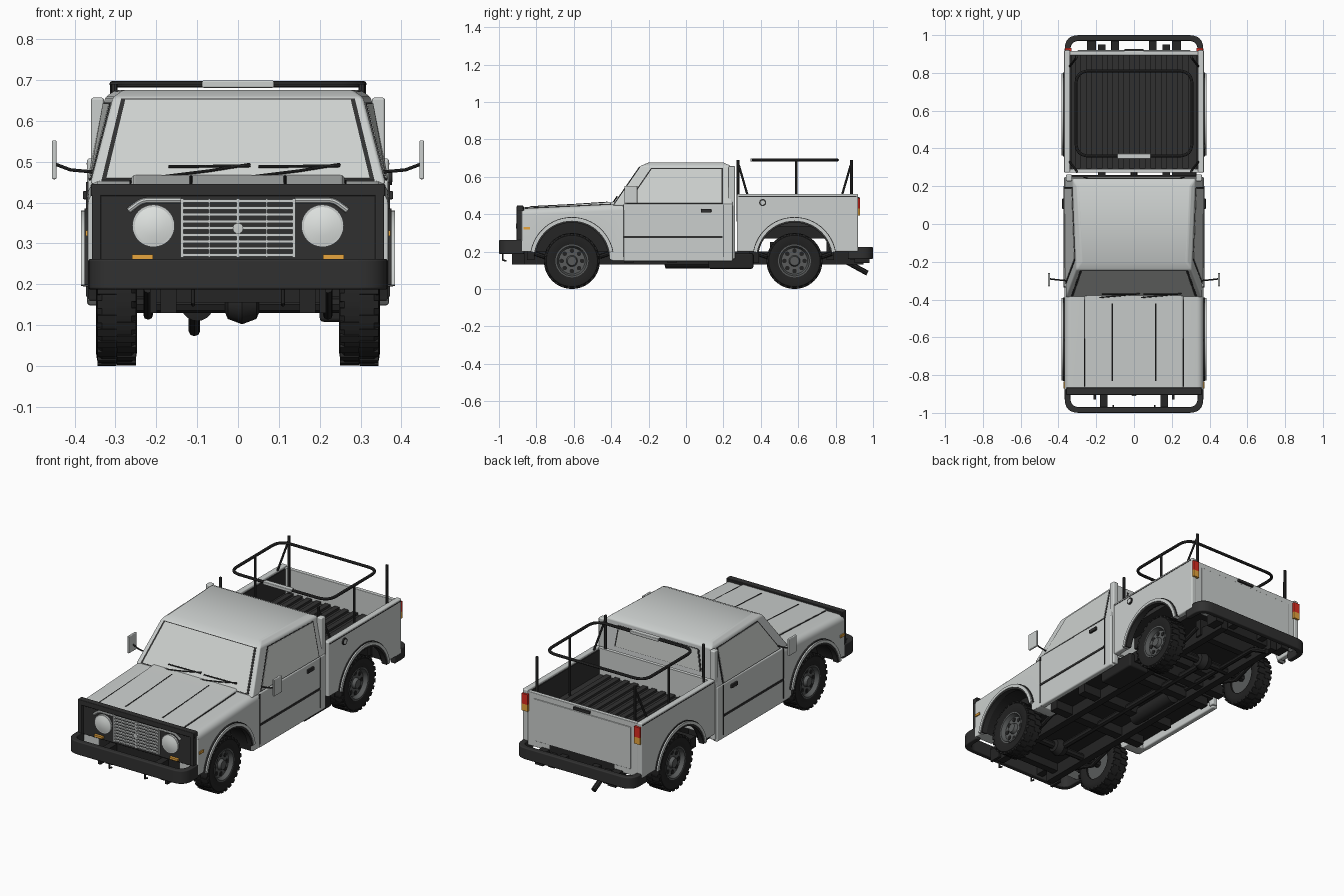
import bpy, bmesh, math
from mathutils import Vector, Matrix

if "Cube" in bpy.data.objects:
    bpy.data.objects.remove(bpy.data.objects["Cube"])

def mat(name, r, g, b):
    m = bpy.data.materials.new(name)
    m.diffuse_color = (r, g, b, 1)
    m.use_nodes = True
    m.node_tree.nodes["Principled BSDF"].inputs["Base Color"].default_value = m.diffuse_color
    return m
BODY, GLASS = mat("light grey paint", .6, .625, .615), mat("pale glass", .62, .645, .625)
LENS, TRIM = mat("lamp lens", .76, .79, .77), mat("dark trim", .03, .03, .03)
UNDER, TYRE = mat("underbody black", .018, .018, .018), mat("tyre rubber", .016, .016, .016)
RIM, RED, AMBER = mat("rim grey", .1, .105, .105), mat("tail red", .72, .025, .015), mat("amber", .85, .4, .05)

def finish(name, bm, mats, bevel=0, mirror=False):
    bmesh.ops.recalc_face_normals(bm, faces=bm.faces[:])
    me = bpy.data.meshes.new(name)
    bm.to_mesh(me)
    ob = bpy.data.objects.new(name, me)
    bpy.context.collection.objects.link(ob)
    for m in (mats if isinstance(mats, list) else [mats]):
        me.materials.append(m)
    if bevel:
        b = ob.modifiers.new("bevel", 'BEVEL')
        b.width, b.segments, b.limit_method, b.harden_normals = bevel, 3, 'ANGLE', True
    if mirror:
        ob.modifiers.new("mirror", 'MIRROR').use_mirror_merge = False

def box(name, m, *pairs, bevel=0, mirror=False):
    bm = bmesh.new()
    for lo, hi in pairs:
        lo, hi = Vector(lo), Vector(hi)
        bmesh.ops.create_cube(bm, size=1, matrix=Matrix.Translation((lo + hi) / 2) @ Matrix.Diagonal((*(hi - lo), 1)))
    finish(name, bm, m, bevel, mirror)

def extrude(bm, pts, vec):
    f = bm.faces.new([bm.verts.new(p) for p in pts])
    ext = bmesh.ops.extrude_face_region(bm, geom=[f])['geom']
    bmesh.ops.translate(bm, vec=vec, verts=[v for v in ext if isinstance(v, bmesh.types.BMVert)])
    bmesh.ops.recalc_face_normals(bm, faces=bm.faces[:])

def prism(name, yz, x0, x1, m, bevel=0, mirror=False, well=None, shoulder=0):
    """Side profile extruded along x; faces inside the wheel well take the second material."""
    bm = bmesh.new()
    extrude(bm, [(x0, y, z) for y, z in yz], (x1 - x0, 0, 0))
    for f in bm.faces:
        c = f.calc_center_median()
        if well and abs(f.normal.x) < .5 and math.hypot(c.y - well, c.z - .16) < .21:
            f.material_index = 1
    if shoulder:
        top = [e for e in bm.edges if all(v.co.z > .42 and abs(v.co.x - x1) < 1e-4 for v in e.verts)]
        bmesh.ops.bevel(bm, geom=top, offset=shoulder, segments=5, profile=.5, affect='EDGES')
    finish(name, bm, m, bevel, mirror)

def window(name, pts, mirror=False):
    """Thin dark gasket with a slightly smaller pane on top, lying on the cab surface."""
    pts = [Vector(p) for p in pts]
    n, c = (pts[1] - pts[0]).cross(pts[2] - pts[0]).normalized(), sum(pts, Vector()) / 4
    for part, m, k, off in (("_gasket", TRIM, 1, .002), ("", GLASS, .965, .004)):
        bm = bmesh.new()
        extrude(bm, [c + (p - c) * k + n * off for p in pts], n * -.004)
        finish(name + part, bm, m, 0, mirror)

def lathe(name, prof, org, axis, m, segs=32, mirror=False):
    """prof = (radius, distance along the axis) points, spun round the x or y axis."""
    bm = bmesh.new()
    vs = [bm.verts.new(Vector(org) + Vector((d, 0, r) if axis == 'x' else (0, d, r))) for r, d in prof]
    es = [bm.edges.new(p) for p in zip(vs, vs[1:])]
    bmesh.ops.spin(bm, geom=vs + es, cent=org, axis=(axis == 'x', axis == 'y', 0), angle=2 * math.pi, steps=segs)
    bmesh.ops.remove_doubles(bm, verts=bm.verts[:], dist=1e-5)
    finish(name, bm, m, 0, mirror)

def rounded(pts, r, closed=False):
    pts, out = [Vector(p) for p in pts], []
    for i, p in enumerate(pts):
        if not closed and i in (0, len(pts) - 1):
            out.append(p)
            continue
        a, b = (p + (q - p).normalized() * r for q in (pts[i-1], pts[(i+1) % len(pts)]))
        out += [a*(1-t)**2 + p*2*t*(1-t) + b*t*t for t in [k/6 for k in range(7)]]
    return out

def tube(name, pts, r, m, closed=False, mirror=False):
    cu = bpy.data.curves.new(name, 'CURVE')
    cu.dimensions, cu.bevel_depth, cu.bevel_resolution, cu.use_fill_caps = '3D', r, 2, True
    sp = cu.splines.new('POLY')
    sp.points.add(len(pts) - 1)
    for q, p in zip(sp.points, pts):
        q.co = (*p, 1)
    sp.use_cyclic_u = closed
    tmp, bm = bpy.data.objects.new(name, cu), bmesh.new()
    bm.from_mesh(bpy.data.meshes.new_from_object(tmp))
    bpy.data.objects.remove(tmp)
    finish(name, bm, m, 0, mirror)

def arch(cy, r, a0, a1, n=24):
    angs = [math.radians(a0 + (a1 - a0) * i / n) for i in range(n + 1)]
    return [(cy - r * math.cos(a), .16 + r * math.sin(a)) for a in angs]

# front body
FY, RY = -.61, .58
prism("front_fender", [(-.88, .2)] + arch(FY, .2, 11, 180) + [(-.39, .15), (-.33, .15), (-.33, .455), (-.4, .453), (-.88, .43)],
      .25, .368, [BODY, UNDER], .005, True, FY, .035)
prism("hood", [(-.885, .4), (-.885, .437), (-.6, .453), (-.37, .468), (-.37, .4)], -.262, .262, BODY, .012)
box("engine_bay", UNDER, ((-.25, -.87, .2), (.25, -.33, .41)))
tube("hood_groove", [(.115, -.83, .439), (.115, -.6, .451), (.115, -.42, .463)], .004, TRIM, mirror=True)
tube("hood_seam", [(.263, -.86, .432), (.263, -.4, .453)], .003, TRIM, mirror=True)
# cab: rings hold front half width, rear half width, front y, rear y, height
box("cab_side_skin", BODY, ((.338, -.335, .148), (.37, .25, .455)), bevel=.008, mirror=True)
box("cab_lower", BODY, ((-.345, -.335, .2), (.345, .249, .45)))
RINGS = [(.362, .367, -.39, .25, .445), (.306, .326, -.243, .24, .658), (.28, .3, -.2, .2, .676)]
bm = bmesh.new()
rs = [[bm.verts.new(p) for p in ((-f, a, z), (f, a, z), (b, c, z), (-b, c, z))] for f, b, a, c, z in RINGS]
bm.faces.new(rs[0]), bm.faces.new(rs[2])
for p, q in zip(rs, rs[1:]):
    for i in range(4):
        bm.faces.new((p[i], p[(i+1) % 4], q[(i+1) % 4], q[i]))
finish("cab_upper", bm, BODY, .008)
window("windshield", [(-.334, -.3834, .4546), (.334, -.3834, .4546), (.286, -.246, .6537), (-.286, -.246, .6537)])
window("door_window", [(.36, -.319, .4546), (.3648, .197, .4546), (.3268, .197, .6452), (.3119, -.188, .6452)], True)
window("rear_window", [(.27, .2467, .515), (-.27, .2467, .515), (-.25, .2411, .635), (.25, .2411, .635)])
box("cab_corner_post", BODY, ((.328, .226, .16), (.36, .262, .657)), bevel=.006, mirror=True)
box("door_seams", TRIM, ((.366, -.335, .272), (.3735, .195, .284)), ((.366, .197, .17), (.372, .2, .45)),
    ((.366, -.337, .17), (.372, -.334, .45)), mirror=True)
box("door_handle", TRIM, ((.365, .08, .408), (.38, .135, .428)), bevel=.003, mirror=True)
tube("mirror_arm", [(.355, -.3, .475), (.41, -.295, .48), (.45, -.29, .495)], .004, TRIM, mirror=True)
box("mirror", BODY, ((.444, -.33, .457), (.456, -.26, .552)), bevel=.004, mirror=True)
for x in (-.17, .05):
    for nm, pts in (("wiper_blade", ((0, .488), (.2, .49))), ("wiper_arm", ((-.02, .463), (.1, .478), (.2, .494)))):
        tube(nm, [(x + dx, -.402 + (z - .445) * .69, z) for dx, z in pts], .0035, TRIM)
# front face
box("front_panel", TRIM, ((-.355, -.89, .25), (.355, -.866, .44)), ((-.36, -.905, .416), (.36, -.87, .446)),
    ((-.358, -.905, .25), (-.335, -.866, .43)), ((.335, -.905, .25), (.358, -.866, .43)), bevel=.004)
grid = [((-.137, -.902, .268 + .0165 * i), (.137, -.888, .275 + .0165 * i)) for i in range(9)]
grid += [((x - w, -.9 - w, .265), (x + w, -.886, .41)) for x, w in ((-.137, .004), (0, .004), (.137, .004), (-.07, .002), (.07, .002))]
box("grille", BODY, *grid)
lathe("grille_cap", [(0, -.91), (.013, -.909), (.013, -.89)], (0, 0, .337), 'y', BODY, 20)
lathe("headlight", [(0, -.907), (.025, -.905), (.047, -.899), (.047, -.88)], (.207, 0, .343), 'y', LENS, 32, True)
lathe("headlight_ring", [(.046, -.9), (.052, -.9), (.052, -.88)], (.207, 0, .343), 'y', BODY, 32, True)
tube("headlight_brow", rounded([(.14, -.892, .405), (.235, -.892, .405), (.268, -.892, .38)], .015), .007, BODY, mirror=True)
box("front_indicator", AMBER, ((.208, -.905, .261), (.259, -.88, .273)), mirror=True)
box("side_marker", AMBER, ((.362, -.87, .318), (.374, -.835, .332)), mirror=True)
box("bumper_brackets", UNDER, ((.14, -.975, .2), (.18, -.86, .24)), ((.2, -.93, .13), (.215, -.86, .2)), mirror=True)
tube("tow_hook", [(.11, -.98, .19), (.11, -.98, .155), (.11, -.96, .15)], .005, TRIM, mirror=True)
# wrap-round bumpers
for nm, s, z0, z1 in (("front_bumper", -1, .187, .262), ("rear_bumper", 1, .16, .225)):
    bm, (out, inn) = bmesh.new(), [rounded([(-w, s * .865, z0), (-w, s * y, z0), (w, s * y, z0), (w, s * .865, z0)], r)
                                   for w, y, r in ((.367, 1, .075), (.337, .97, .05))]
    extrude(bm, out + inn[::-1], (0, 0, z1 - z0))
    finish(nm, bm, TRIM, .006)
# wheel arch flares
for cy, nm in ((FY, "front"), (RY, "rear")):
    for r0, r1, x1, m, part in ((.205, .221, .384, BODY, "flare"), (.195, .206, .38, TRIM, "flare_trim"), (.22, .225, .376, TRIM, "flare_seal")):
        prism(f"{nm}_{part}", arch(cy, r1, 10, 170) + arch(cy, r0, 10, 170)[::-1], .35, x1, m, 0, True)
# cargo bed
prism("bed_side", [(.272, .2)] + arch(RY, .2, 11.5, 168.5) + [(.92, .2), (.92, .508), (.272, .508)],
      .338, .37, [BODY, UNDER], .007, True, RY)
box("bed_liner_and_seam", TRIM, ((.365, .28, .493), (.3715, .912, .497)), ((.332, .285, .36), (.339, .895, .495)), mirror=True)
box("bed_bulkhead", BODY, ((-.345, .272, .2), (.345, .292, .505)))
box("tailgate", BODY, ((-.34, .893, .2), (.34, .916, .5)), ((-.3, .905, .235), (.3, .92, .47)), bevel=.003)
box("tailgate_handle", TRIM, ((-.05, .91, .478), (.05, .927, .492)))
box("bed_floor", TRIM, ((-.34, .285, .335), (.34, .9, .358)), *[((-.312 + .057 * i, .295, .355), (-.282 + .057 * i, .893, .37)) for i in range(11)])
box("bed_underframe", UNDER, ((-.24, .285, .27), (.24, .9, .34)))
box("tail_lamp_red", RED, ((.33, .91, .43), (.366, .931, .487)), mirror=True)
box("tail_lamp_amber", AMBER, ((.33, .91, .392), (.366, .931, .43)), mirror=True)
lathe("fuel_cap", [(0, .378), (.012, .378), (.012, .374)], (0, .41, .462), 'x', BODY, 20)
lathe("fuel_cap_ring", [(.012, .377), (.019, .377), (.019, .365)], (0, .41, .462), 'x', TRIM, 20)
# cargo rack
tube("rack_loop", rounded([(-.307, .36, .69), (.307, .36, .69), (.307, .81, .69), (-.307, .81, .69)], .07, True), .008, TRIM, True)
tube("rack_mid_post", [(.307, .59, .36), (.307, .59, .69)], .007, TRIM, mirror=True)
for y, d in ((.278, .05), (.885, -.05)):
    tube("rack_corner_post", [(.303, y, .36), (.303, y, .69)], .008, TRIM, mirror=True)
    tube("rack_brace", [(.305, y + d * .1, .66), (.34, y + d, .505)], .006, TRIM, mirror=True)
box("rack_light_bar", BODY, ((-.088, .345, .681), (.088, .373, .699)), bevel=.004)
# underbody
box("rear_bumper_brackets", UNDER, ((.08, .9, .17), (.12, .98, .21)), ((.2, .9, .14), (.25, .98, .21)), mirror=True)
tube("tail_pipe", [(-.107, .3, .15), (-.107, .85, .15), (-.107, .97, .085)], .014, UNDER)
box("floor_pan", UNDER, ((-.34, -.34, .19), (.34, .26, .201)))
box("chassis_rails", UNDER, ((.15, -.9, .13), (.19, .95, .2)), mirror=True)
box("cross_members", UNDER, *[((-.3, y, .14), (.3, y + .05, .2)) for y in (-.33, -.1, .2, .34)],
    *[((-.2, y, .155), (.2, y + .04, .25)) for y in (-.85, .45, .75, .88)])
box("fuel_tank", UNDER, ((.2, .12, .108), (.33, .36, .19)), bevel=.01)
lathe("silencer", [(0, -.12), (.04, -.11), (.04, .2), (0, .21)], (-.1, 0, .15), 'y', UNDER, 20)
tube("prop_shaft", [(0, -.6, .15), (0, .58, .15)], .018, UNDER)
# axles and wheels
for cy in (FY, RY):
    o, bm, holes = (0, cy, .15), bmesh.new(), bmesh.new()
    tube("axle", [(-.28, cy, .15), (.28, cy, .15)], .02, UNDER)
    lathe("differential", [(0, -.05), (.035, -.035), (.048, 0), (.035, .035), (0, .05)], (.01, cy, .15), 'x', UNDER, 20)
    tube("leaf_spring", [(.22, cy - .2, .19), (.22, cy, .125), (.22, cy + .2, .19)], .012, UNDER, mirror=True)
    lathe("tyre", [(.086, .34), (.115, .348), (.137, .345), (.147, .333), (.147, .261), (.137, .251), (.115, .247), (.086, .255), (.086, .34)],
          o, 'x', TYRE, 40, True)
    lathe("rim", [(0, .338), (.024, .338), (.03, .32), (.07, .32), (.08, .343), (.088, .343), (.088, .265), (0, .265)], o, 'x', RIM, 32, True)
    for i in range(52):
        spin = Matrix.Translation((.321 if i % 2 else .273, cy, .15)) @ Matrix.Rotation(i * math.pi / 26, 4, 'X')
        bmesh.ops.create_cube(bm, size=1, matrix=spin @ Matrix.Translation((0, 0, .144)) @ Matrix.Diagonal((.046, .02, .011, 1)))
    finish("tyre_lugs", bm, TYRE, 0, True)
    for i in range(8):
        spin = Matrix.Translation((.321, cy, .15)) @ Matrix.Rotation(i * math.pi / 4, 4, 'X') @ Matrix.Translation((0, 0, .054))
        bmesh.ops.create_cone(holes, cap_ends=True, segments=12, radius1=.012, radius2=.012, depth=.004, matrix=spin @ Matrix.Rotation(math.pi / 2, 4, 'Y'))
    finish("rim_holes", holes, TYRE, 0, True)
# smooth shading with sharp edges kept
for ob in bpy.context.collection.objects:
    ob.select_set(True)
    bpy.context.view_layer.objects.active = ob
bpy.ops.object.shade_smooth_by_angle(angle=math.radians(35))
